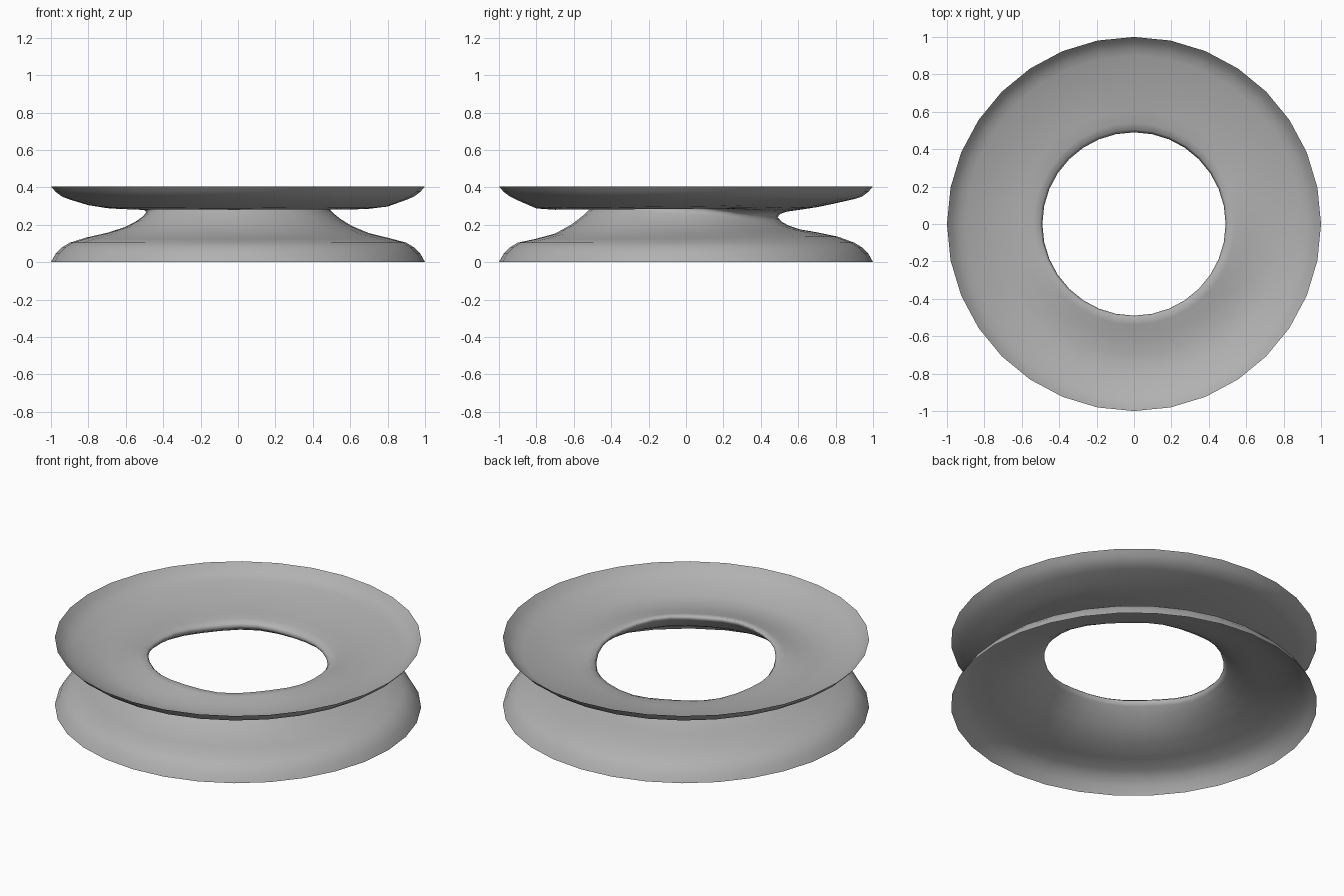
import bpy, bmesh
from math import sin, cos, pi

if "Cube" in bpy.data.objects:
    bpy.data.objects.remove(bpy.data.objects["Cube"])

SIDES = 32
# profile rows from the bottom rim, through the neck, to the top rim:
# radius, height, how strongly the row follows the uneven neck
PROFILE = [
    (1.00, 0.000, 0.0), (0.975, 0.045, 0.0), (0.94, 0.080, 0.0),
    (0.90, 0.104, 0.0), (0.81, 0.130, -0.2), (0.70, 0.156, -0.1),
    (0.61, 0.189, 0.4), (0.55, 0.222, 0.8), (0.51, 0.252, 1.0),
    (0.490, 0.275, 1.0), (0.503, 0.289, 0.9), (0.54, 0.291, 0.6),
    (0.61, 0.287, 0.2), (0.70, 0.287, -0.2), (0.80, 0.301, -0.4),
    (0.90, 0.334, -0.1), (0.94, 0.350, 0.0), (0.975, 0.376, 0.0),
    (1.00, 0.405, 0.0),
]


def neck_shift(a):
    # neck is higher at the front than at the back, with a slight ripple
    return (-0.034 * sin(a) + 0.004 * cos(a) + 0.006 * cos(3 * a + 0.6)
            + 0.004 * sin(7 * a))


# flared spool: one open sheet with two dished rims
bm = bmesh.new()
rows = []
for r, z, w in PROFILE:
    row = []
    for i in range(SIDES):
        a = 2 * pi * i / SIDES
        row.append(bm.verts.new((r * cos(a), r * sin(a), z + w * neck_shift(a))))
    rows.append(row)
for lower, upper in zip(rows, rows[1:]):
    for i in range(SIDES):
        j = (i + 1) % SIDES
        bm.faces.new((lower[i], lower[j], upper[j], upper[i])).smooth = True

mesh = bpy.data.meshes.new("flared_spool")
bm.to_mesh(mesh)
bm.free()
spool = bpy.data.objects.new("flared_spool", mesh)
bpy.context.collection.objects.link(spool)

# darker grey surface
grey = bpy.data.materials.new("mid_grey")
grey.diffuse_color = (0.44, 0.44, 0.44, 1.0)
grey.use_nodes = True
grey.node_tree.nodes["Principled BSDF"].inputs["Base Color"].default_value = grey.diffuse_color
mesh.materials.append(grey)
